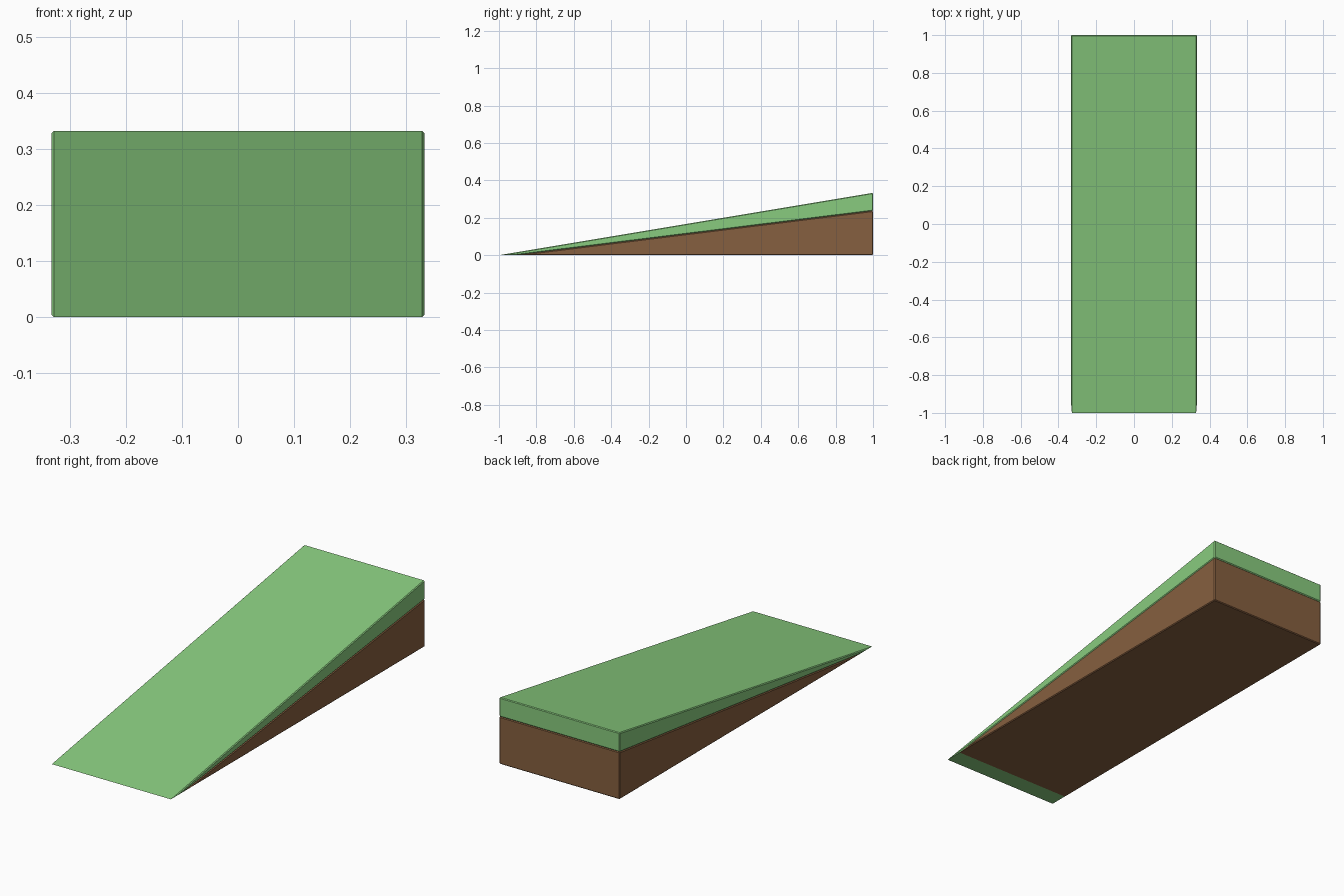
import bpy, bmesh

if "Cube" in bpy.data.objects:
    bpy.data.objects.remove(bpy.data.objects["Cube"])

HALF_W = 0.333


def material(name, color):
    m = bpy.data.materials.new(name)
    m.diffuse_color = color
    m.use_nodes = True
    m.node_tree.nodes["Principled BSDF"].inputs["Base Color"].default_value = m.diffuse_color
    return m


def wedge(name, profile, tips, mat, bevel=0.004):
    """Extrude a (y, z) profile across x and soften all but the thin tip edges."""
    bm = bmesh.new()
    face = bm.faces.new([bm.verts.new((-HALF_W, y, z)) for y, z in profile])
    ext = bmesh.ops.extrude_face_region(bm, geom=[face])
    moved = [g for g in ext["geom"] if isinstance(g, bmesh.types.BMVert)]
    bmesh.ops.translate(bm, verts=moved, vec=(2 * HALF_W, 0, 0))
    bmesh.ops.recalc_face_normals(bm, faces=bm.faces)

    def is_tip(e):
        a, b = e.verts
        return abs(a.co.y - b.co.y) < 1e-5 and abs(a.co.x - b.co.x) > 0.1 and a.co.y < tips

    edges = [e for e in bm.edges if not is_tip(e)]
    bmesh.ops.bevel(bm, geom=edges, offset=bevel, offset_type='OFFSET',
                    segments=1, profile=0.5, affect='EDGES', clamp_overlap=True)
    bmesh.ops.recalc_face_normals(bm, faces=bm.faces)
    mesh = bpy.data.meshes.new(name)
    bm.to_mesh(mesh)
    bm.free()
    mesh.materials.append(mat)
    obj = bpy.data.objects.new(name, mesh)
    bpy.context.collection.objects.link(obj)
    return obj


# Grass layer: sloped top, tapering to the front lip
wedge("grass_slope", [(-1, 0), (-0.91, 0), (1, 0.237), (1, 0.333)], -0.5,
      material("grass", (0.25, 0.6, 0.21, 1)))

# Soil wedge underneath
wedge("soil_base", [(-0.91, 0), (1, 0), (1, 0.237)], -0.5,
      material("soil", (0.24, 0.115, 0.05, 1)))
